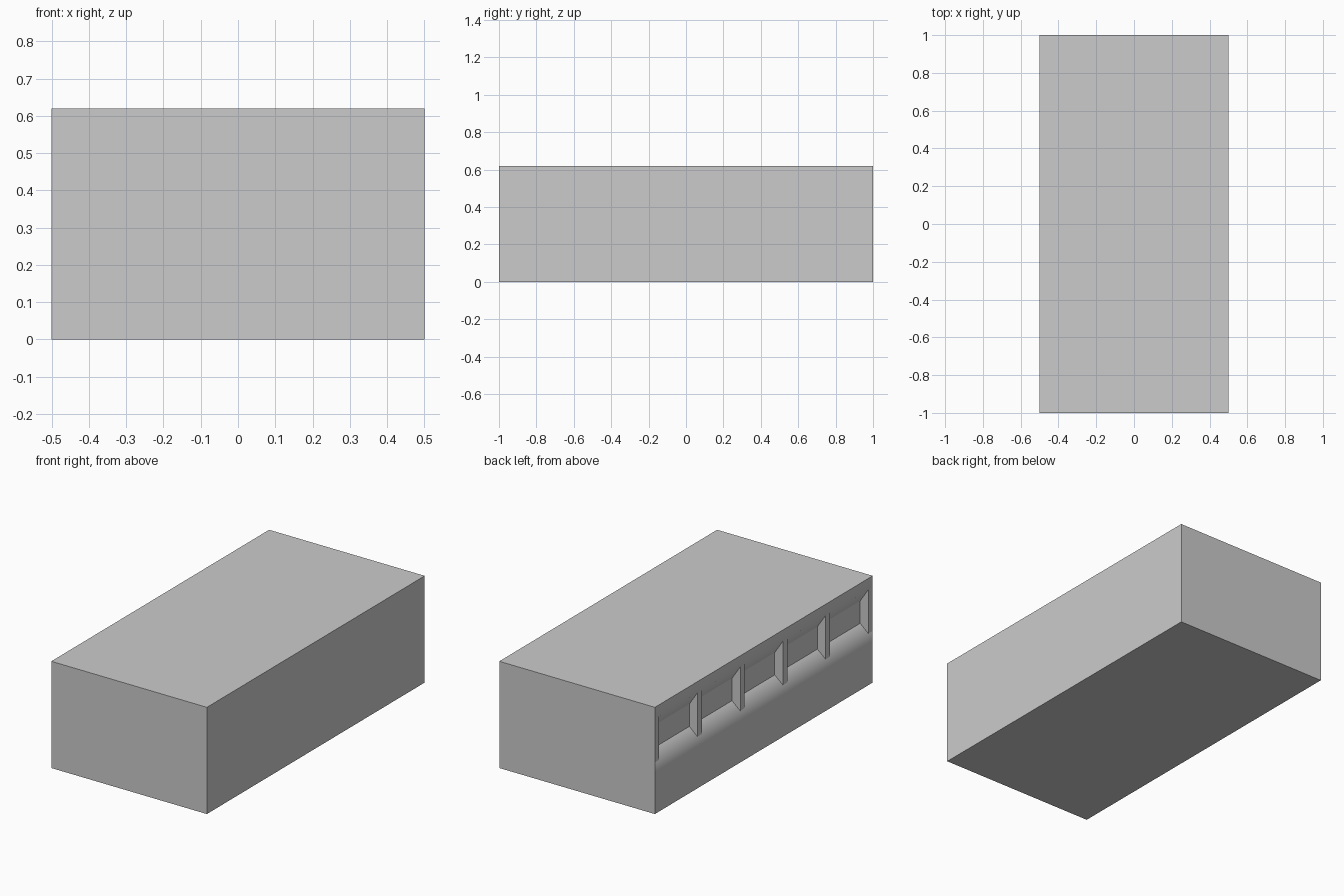
import bpy, bmesh, math

if "Cube" in bpy.data.objects:
    bpy.data.objects.remove(bpy.data.objects["Cube"])

TOP, W, L = 0.62, 0.5, 1.0
# recess section on the left side, bottom to top
RECESS = [(-W, 0.30), (-0.447, 0.345), (-0.447, 0.475), (-W, 0.555)]


def extrude_profile(name, pts, y0, y1):
    """Extrude an (x, z) outline along y."""
    bm = bmesh.new()
    rings = [[bm.verts.new((x, y, z)) for x, z in pts] for y in (y0, y1)]
    n = len(pts)
    bm.faces.new(rings[0])
    bm.faces.new(rings[1][::-1])
    for i in range(n):
        j = (i + 1) % n
        bm.faces.new((rings[0][i], rings[1][i], rings[1][j], rings[0][j]))
    bmesh.ops.recalc_face_normals(bm, faces=bm.faces[:])
    me = bpy.data.meshes.new(name)
    bm.to_mesh(me)
    bm.free()
    ob = bpy.data.objects.new(name, me)
    bpy.context.collection.objects.link(ob)
    return ob


# long block with a softly lipped groove along its left side
body = extrude_profile(
    "ledge_block",
    [(W, TOP), (W, 0), (-W, 0), (-W, 0.216)] + RECESS + [(-W, TOP)], -L, L)
for p in body.data.polygons:
    p.use_smooth = True
# keep hard corners, leave only the lips of the groove smooth
for e in body.data.edges:
    a, b = (body.data.vertices[i].co for i in e.vertices)
    lip = abs(a.y - b.y) > 1 and abs(a.x + W) < 1e-4 and 0.2 < a.z < 0.6
    e.use_edge_sharp = not lip

# six evenly spaced ribs filling the groove, end ribs flush with the block
COUNT, THICK = 6, 0.04
step = (2 * L - THICK) / (COUNT - 1)
for i in range(COUNT):
    y = -L + i * step
    extrude_profile(f"groove_rib_{i + 1}", RECESS, y, y + THICK)
